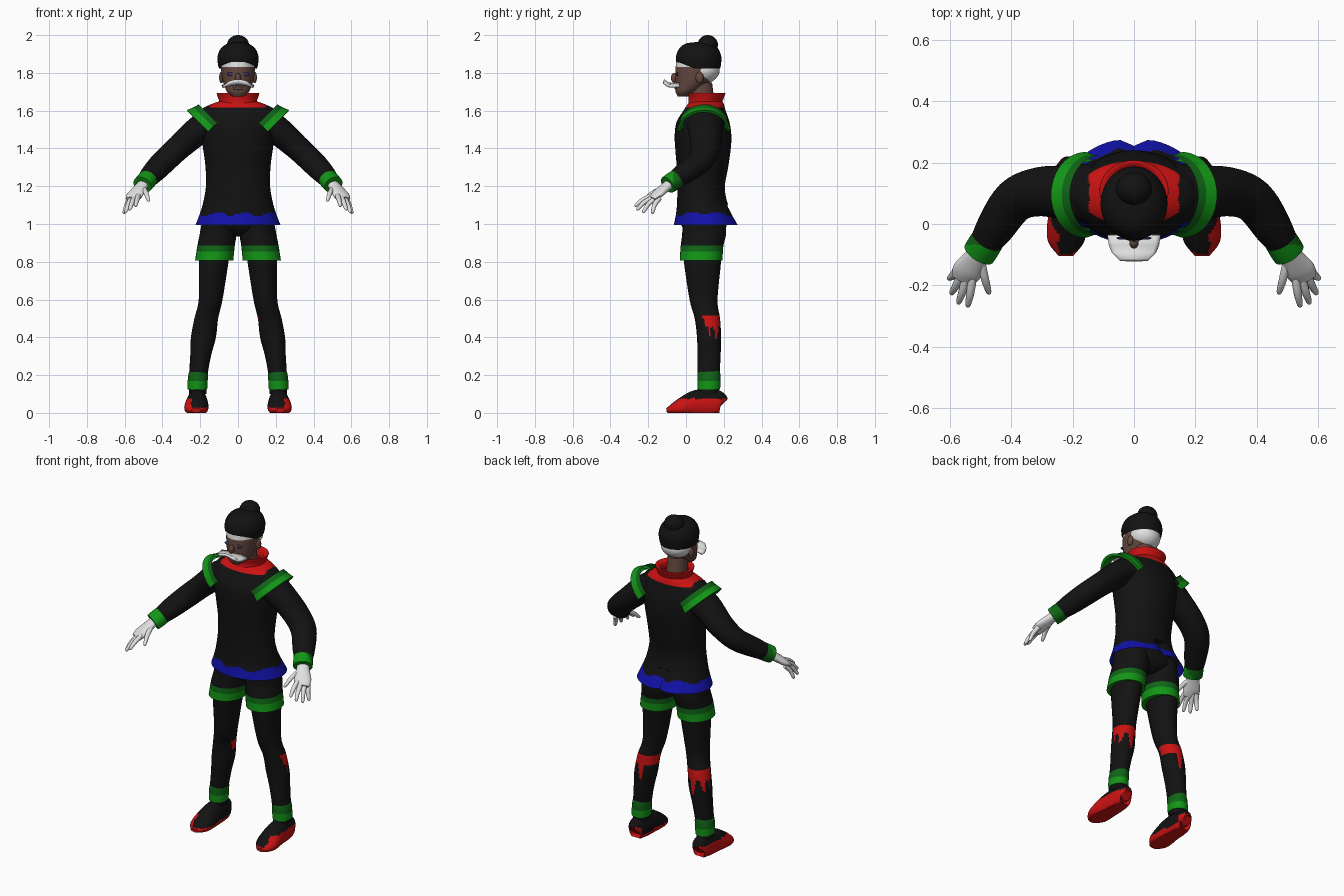
import bpy, bmesh, math
from mathutils import Vector

if "Cube" in bpy.data.objects:
    bpy.data.objects.remove(bpy.data.objects["Cube"])


def material(name, r, g, b):
    m = bpy.data.materials.new(name)
    m.use_nodes = True
    m.diffuse_color = (r, g, b, 1)
    bsdf = m.node_tree.nodes["Principled BSDF"]
    bsdf.inputs["Base Color"].default_value = (r, g, b, 1)
    bsdf.inputs["Roughness"].default_value = 0.8
    return m


BLACK = material("black cloth", 0.006, 0.006, 0.006)
RED = material("red", 0.6, 0.006, 0.006)
GREEN = material("green", 0.006, 0.3, 0.008)
DARK = material("dark green", 0.005, 0.13, 0.008)
BLUE = material("blue", 0.006, 0.006, 0.4)
WHITE = material("white", 0.75, 0.75, 0.75)
SKIN = material("brown skin", 0.13, 0.065, 0.05)
EYE = material("violet eye", 0.05, 0.03, 0.16)
parts = []


def finish(name, bm, mats, rule=None, pair=False):
    """Turn a bmesh into an object, colour its faces and mirror it if paired."""
    bmesh.ops.recalc_face_normals(bm, faces=bm.faces)
    bm.normal_update()
    if rule:
        for f in bm.faces:
            f.material_index = rule(f.calc_center_median(), f.normal)
    me = bpy.data.meshes.new(name)
    bm.to_mesh(me)
    bm.free()
    for m in mats:
        me.materials.append(m)
    ob = bpy.data.objects.new(name, me)
    bpy.context.collection.objects.link(ob)
    if pair:
        ob.modifiers.new("Mirror", "MIRROR").use_mirror_merge = False
    parts.append(ob)
    return ob


def refine(rows, sub):
    """Catmull-Rom interpolation of profile rows."""
    rows = [Vector(r) for r in rows]
    p = [rows[0]] + rows + [rows[-1]]
    out = []
    for i in range(1, len(p) - 2):
        a, b, c, d = p[i - 1:i + 3]
        for k in range(sub):
            t = k / sub
            out.append(0.5 * (2 * b + (c - a) * t + (2 * a - 5 * b + 4 * c - d) * t ** 2
                              + (3 * b - a - 3 * c + d) * t ** 3))
    return out + [rows[-1]]


def loft(name, rows, mats, rule=None, pair=False, upright=True, caps=True,
         shape=None, sub=5, seg=36, arc=None):
    """Elliptical rings (x, y, z, radius u, radius v) joined into a skin."""
    rows = refine(rows, sub)
    bm = bmesh.new()
    rings = []
    for i, r in enumerate(rows):
        c = Vector(r[:3])
        u, v = Vector((1, 0, 0)), Vector((0, 1, 0))
        if not upright:
            t = (Vector(rows[min(i + 1, len(rows) - 1)][:3]) - Vector(rows[max(i - 1, 0)][:3])).normalized()
            u = t.cross(Vector((0, 0, 1))).normalized()
            v = u.cross(t)
        ring = []
        for k in range(seg):
            a = math.tau * k / seg if not arc else arc[0] + (arc[1] - arc[0]) * k / (seg - 1)
            co = c + u * r[3] * math.cos(a) + v * r[4] * math.sin(a)
            if shape:
                co = shape(co)
            ring.append(bm.verts.new(co))
        rings.append(ring)
    for a, b in zip(rings, rings[1:]):
        for k in range(seg - 1 if arc else seg):
            j = (k + 1) % seg
            bm.faces.new((a[k], a[j], b[j], b[k]))
    if caps and not arc:
        bm.faces.new(rings[0])
        bm.faces.new(rings[-1])
    return finish(name, bm, mats, rule, pair)


def ball(name, at, size, mat, pair=False):
    bm = bmesh.new()
    bmesh.ops.create_uvsphere(bm, u_segments=28, v_segments=18, radius=1)
    for v in bm.verts:
        v.co = Vector(at) + v.co * Vector(size)
    return finish(name, bm, [mat], pair=pair)


# Tunic with blue hem and red yoke
def hem_cleft(co):
    if co.z < 1.1 and co.y > 0.1:
        co.y -= 0.025 * math.exp(-(co.x / 0.03) ** 2)
    return co


def tunic_rule(c, n):
    if c.z < 1.052 + 0.008 * math.sin(c.x * 45):
        return 1
    return 2 if c.z > 1.615 and abs(c.x) < 0.145 else 0


loft("tunic", [(0, .108, .995, .225, .172), (0, .096, 1.06, .2, .148), (0, .085, 1.12, .183, .132),
               (0, .08, 1.2, .17, .126), (0, .087, 1.3, .172, .136), (0, .09, 1.4, .185, .147),
               (0, .09, 1.47, .196, .15), (0, .09, 1.54, .208, .14), (0, .098, 1.6, .2, .112),
               (0, .105, 1.635, .14, .095), (0, .11, 1.655, .08, .08)],
     [BLACK, BLUE, RED], tunic_rule, caps=False, shape=hem_cleft, sub=8, seg=64)
loft("collar", [(0, .1, 1.61, .11, .095), (0, .103, 1.645, .1, .09), (0, .107, 1.67, .106, .094),
                (0, .108, 1.693, .112, .1), (0, .106, 1.685, .085, .082), (0, .1, 1.65, .075, .075)],
     [RED], caps=False)

# Sleeves, cuffs and flared shoulder caps
loft("sleeve", [(.12, .1, 1.55, .1, .08), (.21, .102, 1.495, .09, .076), (.31, .105, 1.408, .08, .067),
                (.39, .075, 1.333, .072, .063), (.455, -.015, 1.265, .062, .055),
                (.5, -.085, 1.215, .045, .042)], [BLACK], pair=True, upright=False)
loft("sleeve_cuff", [(.478, -.052, 1.238, .054, .05), (.492, -.075, 1.222, .055, .05),
                     (.506, -.097, 1.207, .054, .048)], [GREEN, DARK],
     lambda c, n: 1 if c.y > -.068 else 0, pair=True, upright=False)


def shoulder_cap():
    """Half-ring flare standing on the slanted armhole."""
    bm = bmesh.new()
    up, out = Vector((.707, 0, .707)), Vector((.707, 0, -.707))
    rows = [(-.065, .137, .128), (-.035, .145, .132), (0, .16, .14), (.002, .145, .128), (-.03, .12, .11)]
    rings = []
    for d, ru, ry in rows:
        c = Vector((.158, .095, 1.49)) + out * d
        rings.append([bm.verts.new(c + up * ru * math.cos(a) + Vector((0, ry, 0)) * math.sin(a))
                      for a in [math.pi * (k / 24 - .5) for k in range(25)]])
    for i, (a, b) in enumerate(zip(rings, rings[1:])):
        for k in range(24):
            bm.faces.new((a[k], a[k + 1], b[k + 1], b[k])).material_index = 1 if i == 0 else 0
    return finish("shoulder_cap", bm, [GREEN, DARK], pair=True)


shoulder_cap()

# Hands
loft("palm", [(.5, -.085, 1.213, .032, .026), (.522, -.12, 1.185, .04, .024),
              (.545, -.155, 1.155, .048, .021), (.558, -.182, 1.132, .04, .014)],
     [WHITE], pair=True, upright=False, seg=20)
fingers = {"index": ((.525, -.165, 1.155), (.543, -.272, 1.095)),
           "middle": ((.545, -.165, 1.145), (.574, -.262, 1.075)),
           "ring": ((.562, -.155, 1.14), (.597, -.23, 1.06)),
           "little": ((.572, -.14, 1.137), (.605, -.18, 1.055)),
           "thumb": ((.5, -.12, 1.19), (.472, -.23, 1.122))}
for label, (base, tip) in fingers.items():
    a, b = Vector(base), Vector(tip)
    mid = a.lerp(b, .5) + Vector((0, -.006, .006))
    loft(label + "_finger", [(*a, .014, .014), (*mid, .013, .012), (*a.lerp(b, .92), .009, .009),
                             (*b, .002, .002)], [WHITE], pair=True, upright=False, seg=12, sub=3)

# Hips and shorts
loft("hips", [(0, .09, 1.09, .155, .11), (0, .095, 1.0, .185, .12), (0, .1, .96, .13, .1),
              (0, .1, .935, .04, .06)], [BLACK])


def shorts_rule(c, n):
    return 0 if c.z > .885 else (1 if c.z > .85 else 2)


loft("shorts_leg", [(.1, .092, 1.03, .088, .112), (.105, .096, .95, .097, .116),
                    (.116, .085, .885, .099, .113), (.126, .08, .807, .101, .113)],
     [BLACK, DARK, GREEN], shorts_rule, pair=True, sub=8)


# Leggings with ragged red patches on the calves
def legging_rule(c, n):
    drip = .425 + .05 * math.sin(c.y * 190) + .035 * math.sin(c.x * 130 + 1)
    behind = n.y > -.3 and c.z < .512
    return 1 if behind and (c.z > .455 or (c.z > max(drip, .34) and n.x > -.3)) else 0


loft("legging", [(.12, .085, .9, .085, .1), (.128, .087, .8, .078, .098), (.145, .093, .6, .063, .074),
                 (.168, .113, .5, .063, .067), (.183, .122, .4, .066, .064), (.198, .122, .3, .055, .061),
                 (.21, .12, .2, .049, .058), (.214, .12, .1, .046, .055)],
     [BLACK, RED], legging_rule, pair=True, sub=12, seg=48)
loft("ankle_cuff", [(.208, .121, .225, .048, .058), (.211, .121, .2, .052, .061),
                    (.214, .121, .16, .053, .061), (.215, .121, .125, .052, .06)],
     [GREEN, DARK], lambda c, n: 1 if c.z > .168 else 0, pair=True)


# Shoes
def flat_sole(co):
    co.z = max(co.z, 0)
    return co


def shoe_rule(c, n):
    side = (n.x > .3 or n.y > .3) and c.z < .075
    return 1 if side or c.z < .028 else 0


loft("shoe", [(.215, .192, .045, .025, .03), (.215, .18, .05, .045, .065), (.216, .12, .05, .053, .078),
              (.217, .05, .045, .058, .074), (.22, -.01, .032, .064, .056), (.222, -.06, .02, .058, .036),
              (.222, -.103, .013, .025, .012)], [BLACK, RED], shoe_rule, pair=True,
     upright=False, shape=flat_sole)

# Head and neck
loft("neck", [(0, .095, 1.6, .062, .066), (0, .085, 1.68, .056, .062), (0, .07, 1.75, .056, .068)], [SKIN])
loft("head", [(0, -.015, 1.675, .03, .028), (0, .0, 1.7, .058, .055), (0, .03, 1.74, .075, .085),
              (0, .05, 1.78, .085, .107), (0, .058, 1.83, .09, .113), (0, .06, 1.9, .088, .104)],
     [SKIN, WHITE], lambda c, n: 1 if c.z > 1.828 else 0)
ball("back_hair", (0, .09, 1.815), (.089, .088, .072), WHITE)
ball("nose", (0, -.062, 1.773), (.015, .018, .026), SKIN)
ball("ear", (.088, .072, 1.775), (.012, .021, .03), SKIN, pair=True)
ball("eye", (.036, -.046, 1.793), (.022, .005, .01), EYE, pair=True)
ball("lips", (0, -.053, 1.718), (.028, .008, .008), SKIN)


# Swept moustache, curling forward and up
def moustache():
    bm = bmesh.new()
    rows = []
    for y, z, w in [(-.035, 1.742, .085), (-.07, 1.74, .08), (-.095, 1.743, .07), (-.118, 1.76, .048)]:
        rows.append([bm.verts.new((w * k / 6, y, z - .012 * abs(k / 6) ** 2)) for k in range(-6, 7)])
    for a, b in zip(rows, rows[1:]):
        for k in range(12):
            bm.faces.new((a[k], a[k + 1], b[k + 1], b[k]))
    ob = finish("moustache", bm, [WHITE])
    thick = ob.modifiers.new("Thickness", "SOLIDIFY")
    thick.thickness, thick.offset = .014, 0


moustache()


# Black cap of hair with a top bun
def front_edge(co):
    if co.y < .04:
        co.z = max(co.z, 1.825 + .4 * min(.04 - co.y, .08))
    return co


loft("hair_cap", [(0, .067, 1.822, .1, .113), (0, .067, 1.85, .107, .119), (0, .067, 1.89, .108, .119),
                  (0, .067, 1.93, .09, .102), (0, .067, 1.955, .055, .068), (0, .067, 1.964, .005, .005)],
     [BLACK], caps=False, shape=front_edge)
ball("hair_bun", (0, .115, 1.948), (.058, .054, .052), BLACK)

# Smooth shading with crisp edges
bpy.ops.object.select_all(action='DESELECT')
for ob in parts:
    ob.select_set(True)
bpy.context.view_layer.objects.active = parts[0]
bpy.ops.object.shade_smooth_by_angle(angle=math.radians(40))
